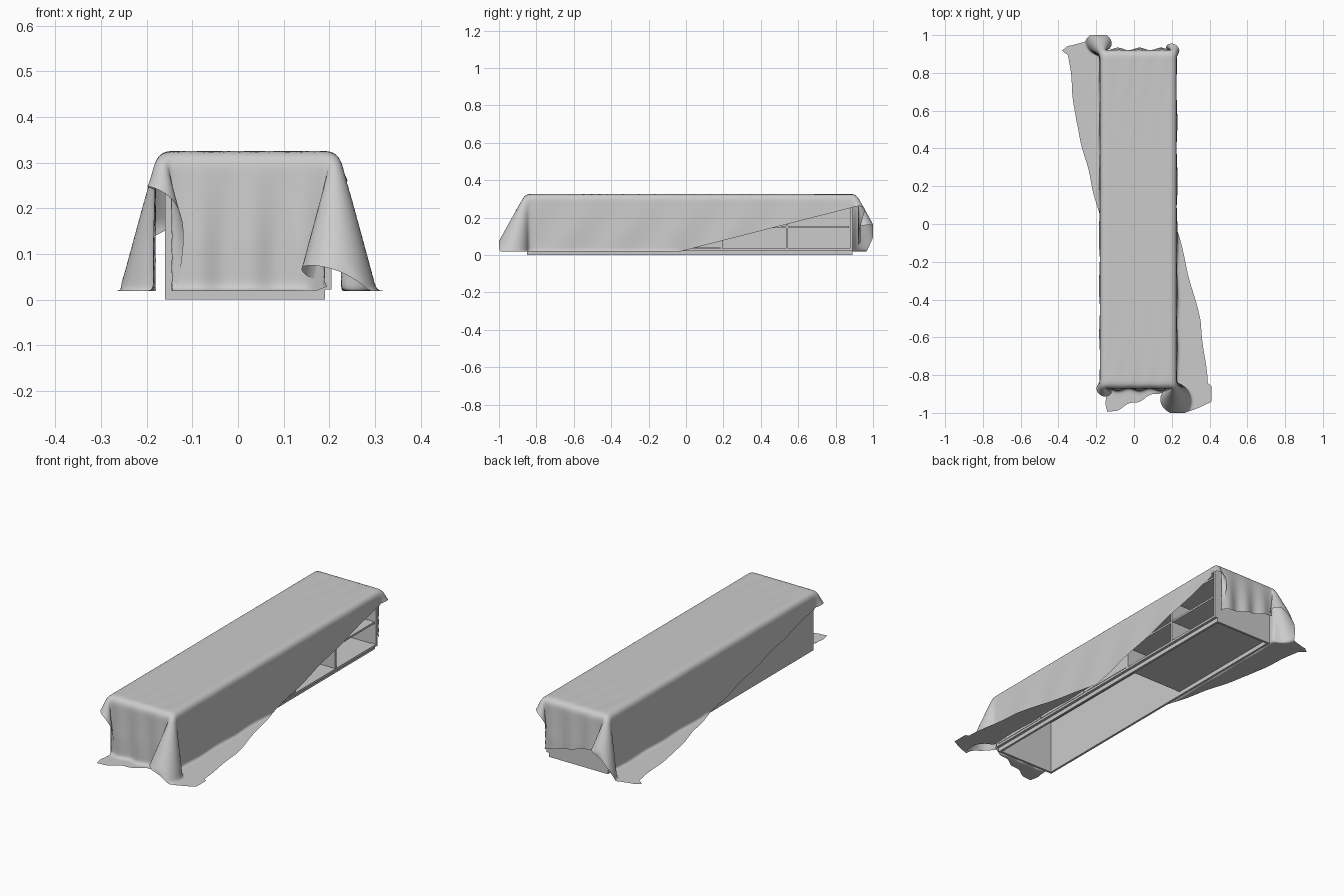
import bpy, bmesh, math
from mathutils import Vector

if "Cube" in bpy.data.objects:
    bpy.data.objects.remove(bpy.data.objects["Cube"])


def box(name, x0, x1, y0, y1, z0, z1):
    bm = bmesh.new()
    bmesh.ops.create_cube(bm, size=1)
    for v in bm.verts:
        v.co = ((x0 + x1) / 2 + v.co.x * (x1 - x0),
                (y0 + y1) / 2 + v.co.y * (y1 - y0),
                (z0 + z1) / 2 + v.co.z * (z1 - z0))
    me = bpy.data.meshes.new(name)
    bm.to_mesh(me)
    bm.free()
    ob = bpy.data.objects.new(name, me)
    bpy.context.collection.objects.link(ob)
    return ob


# Low cabinet carcass, open side facing +x
T = 0.012
Y0, Y1, XB, XF = -0.85, 0.89, -0.16, 0.205
box("cabinet_top", XB, XF, Y0, Y1, 0.29, 0.305)
box("back_panel", XB, XB + T, Y0, Y1, 0, 0.29)
box("end_panel_front", XB + T, XF, Y0, Y0 + T, 0.022, 0.29)
box("end_panel_back", XB + T, XF, Y1 - T, Y1, 0.022, 0.29)
box("lower_rail", 0.18, XF, Y0 + T, Y1 - T, 0.022, 0.034)

# Plinth frame
box("plinth_rail", 0.178, 0.19, Y0, Y1, 0, 0.022)
box("plinth_end_front", XB + T, 0.178, Y0, Y0 + T, 0, 0.022)
box("plinth_end_back", XB + T, 0.178, Y1 - T, Y1, 0, 0.022)

# Open shelf bays at the +y end
for i, y in enumerate((0.19, 0.54)):
    y2 = (0.54, Y1 - T)[i]
    box(f"divider_{i}", XB + T, XF - 0.002, y - T / 2, y + T / 2, 0.022, 0.29)
    box(f"bay_floor_{i}", XB + T, 0.18, y + T / 2, y2 - T / 2, 0.022, 0.034)
    for z in (0.15, 0.265):
        box(f"shelf_{i}_{z}", XB + T, XF - 0.006, y + T / 2, y2 - T / 2, z - 0.005, z + 0.005)

# Doors over the rest of the front
for i in range(3):
    y = Y0 + T + i * 0.342
    box(f"door_{i}", XF - 0.015, XF, y + 0.002, y + 0.338, 0.036, 0.288)

# Draped cloth: a skewed flat sheet folded over the box
R = 0.028
TOP, FLOOR = 0.325, 0.019
H = TOP - FLOOR
XMIN, XMAX, YMIN, YMAX = -0.18 + R, 0.225 - R, -0.87 + R, 0.92 - R
AL = math.asin(0.25)
SA, CA = math.sin(AL), math.cos(AL)


def profile(e):
    """rounded edge: outward distance and drop for arc length e"""
    arc = R * math.pi / 2
    if e < arc:
        return R * math.sin(e / R), R * (1 - math.cos(e / R))
    return R, R + e - arc


def excess(p, lo, hi):
    if p > hi:
        return p - hi, 1
    if p < lo:
        return lo - p, -1
    return 0.0, 1


def drape(X, Y):
    ex, sx = excess(X, XMIN, XMAX)
    ey, sy = excess(Y, YMIN, YMAX)
    bx = min(max(X, XMIN), XMAX)
    by = min(max(Y, YMIN), YMAX)
    r = math.hypot(ex, ey)
    if r == 0:
        return Vector((X, Y, TOP + 0.0012 * math.sin(70 * X + 3 * math.sin(5 * Y))
                       * abs(Y / 0.9) ** 3))
    phi = math.atan2(ey, ex)
    out, d = profile(r)
    # corner cloth hangs as a cone, flat sides hang straight down
    psi = 4 * phi
    gx = SA * math.sin(psi)
    gy = SA * CA * (1 - math.cos(psi))
    gz = CA * CA + SA * SA * math.cos(psi)
    hang = min(d, H / gz)
    spill = d - hang
    if ex > ey and spill > 0.125:
        spill = 0.125 + (spill - 0.125) * 0.45
    k = min(hang / 0.2, 1)
    ox = (out + spill) * math.cos(phi) + hang * gx
    oy = (out + spill) * math.sin(phi) + hang * gy
    # soft ripples on the hanging faces
    if ex == 0:
        oy += 0.007 * k * (1 + math.sin(55 * X))
    elif ey == 0:
        ox += 0.003 * k * (1 + math.sin(22 * Y + 12 * ex))
    x = max(-0.41, min(0.41, bx + sx * ox))
    y = max(-1.0, min(1.0, by + sy * oy))
    return Vector((x, y, TOP - hang * gz))


A, B = Vector((-0.141, -1.289)), Vector((0.75, -0.933))
C, D = Vector((0.21, 1.18)), Vector((-0.70, 0.95))
NU, NV = 90, 190
bm = bmesh.new()
rows = []
for j in range(NV + 1):
    t = j / NV
    l, r_ = A.lerp(D, t), B.lerp(C, t)
    rows.append([bm.verts.new(drape(*l.lerp(r_, i / NU))) for i in range(NU + 1)])
for j in range(NV):
    for i in range(NU):
        bm.faces.new((rows[j][i], rows[j][i + 1], rows[j + 1][i + 1], rows[j + 1][i]))
# relax the sheet a little so the folds flow into each other
for _ in range(3):
    bmesh.ops.smooth_vert(bm, verts=[v for v in bm.verts if not v.is_boundary], factor=0.5,
                          use_axis_x=True, use_axis_y=True, use_axis_z=True)
me = bpy.data.meshes.new("draped_cloth")
bm.to_mesh(me)
bm.free()
cloth = bpy.data.objects.new("draped_cloth", me)
bpy.context.collection.objects.link(cloth)
for p in me.polygons:
    p.use_smooth = True
